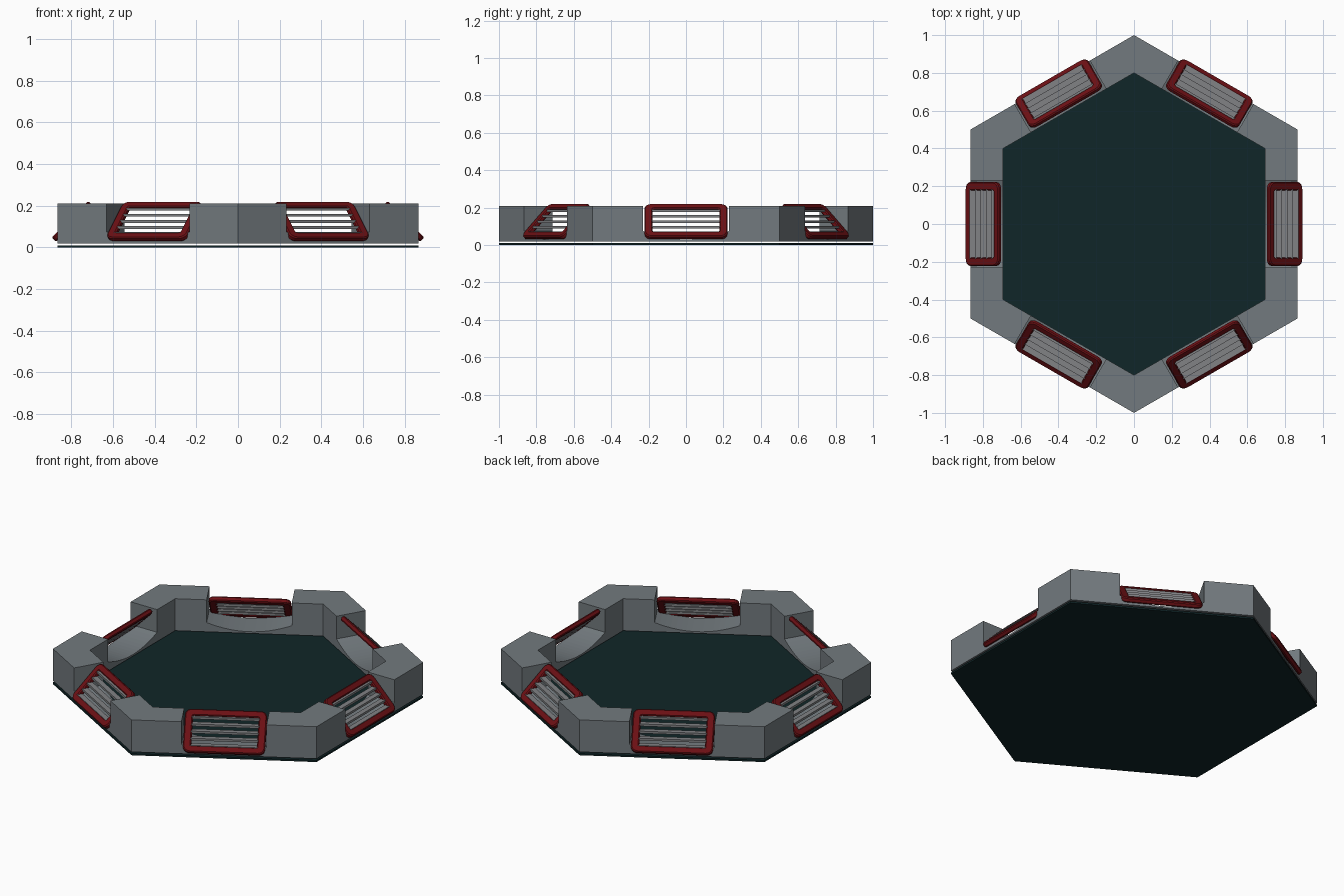
import bpy, bmesh, math
from mathutils import Matrix, Vector

if "Cube" in bpy.data.objects:
    bpy.data.objects.remove(bpy.data.objects["Cube"])


def material(name, rgb):
    m = bpy.data.materials.new(name)
    m.diffuse_color = (*rgb, 1)
    m.use_nodes = True
    m.node_tree.nodes["Principled BSDF"].inputs["Base Color"].default_value = m.diffuse_color
    return m


GREY = material("wall grey", (0.17, 0.195, 0.21))
TEAL = material("dark teal", (0.005, 0.019, 0.021))
RED = material("deep red", (0.15, 0.005, 0.007))
STEEL = material("slat grey", (0.22, 0.225, 0.235))
HALF = 0.23                      # half width of each notch


def make(name, bm, mat):
    bmesh.ops.recalc_face_normals(bm, faces=bm.faces)
    me = bpy.data.meshes.new(name)
    bm.to_mesh(me)
    bm.free()
    me.materials.append(mat)
    ob = bpy.data.objects.new(name, me)
    bpy.context.collection.objects.link(ob)
    return ob


def prism(bm, pts, offset):
    """Extrude a closed 3D outline along a vector."""
    n = len(pts)
    a = [bm.verts.new(p) for p in pts]
    b = [bm.verts.new(Vector(p) + Vector(offset)) for p in pts]
    bm.faces.new(a)
    bm.faces.new(b)
    for i in range(n):
        j = (i + 1) % n
        bm.faces.new((a[i], a[j], b[j], b[i]))


def tube(bm, outer, inner, z0, z1):
    """Ring with matching outer and inner outlines."""
    n = len(outer)
    rings = [[bm.verts.new((x, y, z)) for x, y in loop]
             for loop, z in ((outer, z0), (outer, z1), (inner, z1), (inner, z0))]
    for k in range(4):
        p, q = rings[k], rings[(k + 1) % 4]
        for i in range(n):
            j = (i + 1) % n
            bm.faces.new((p[i], p[j], q[j], q[i]))


def hexagon(r):
    return [(r * math.sin(k * math.pi / 3), r * math.cos(k * math.pi / 3)) for k in range(6)]


def rounded(hx, hy, r, seg=5):
    pts = []
    for k, (sx, sy) in enumerate(((1, 1), (-1, 1), (-1, -1), (1, -1))):
        for s in range(seg + 1):
            a = (k + s / seg) * math.pi / 2
            pts.append((sx * (hx - r) + r * math.cos(a), sy * (hy - r) + r * math.sin(a)))
    return pts


# base plate
bm = bmesh.new()
prism(bm, [(x, y, 0) for x, y in hexagon(1.0)], (0, 0, 0.01))
make("base_plate", bm, TEAL)

# hexagonal wall
bm = bmesh.new()
tube(bm, hexagon(1.0), hexagon(0.8), 0.02, 0.21)
wall = make("hex_wall", bm, GREY)

# scooped notches cut in the middle of every side
bm = bmesh.new()
for k in range(6):
    part = bmesh.new()
    arc = [(-HALF + 2 * HALF * i / 16) for i in range(17)]
    prof = [(0.6, t, 0.03 + 0.045 * (t / HALF) ** 2) for t in arc]
    prof += [(0.6, HALF, 0.3), (0.6, -HALF, 0.3)]
    prism(part, prof, (0.35, 0, 0))
    part.transform(Matrix.Rotation(k * math.pi / 3, 4, 'Z'))
    tmp = bpy.data.meshes.new("tmp")
    part.to_mesh(tmp)
    part.free()
    bm.from_mesh(tmp)
    bpy.data.meshes.remove(tmp)
cutter = make("notch_cutter", bm, GREY)
cutter.hide_render = True
mod = wall.modifiers.new("notches", 'BOOLEAN')
mod.operation = 'DIFFERENCE'
mod.solver = 'EXACT'
mod.object = cutter
dg = bpy.context.evaluated_depsgraph_get()
cut = bpy.data.meshes.new_from_object(wall.evaluated_get(dg))
wall.modifiers.clear()
wall.data = cut
bpy.data.objects.remove(cutter)

# sloping louvred panels, one per side
for k in range(6):
    turn = Matrix.Rotation(k * math.pi / 3, 4, 'Z')
    tilt = turn @ Matrix.Translation((0.797, 0, 0.125)) @ Matrix.Rotation(math.pi / 4, 4, 'Y')

    bm = bmesh.new()
    tube(bm, rounded(0.124, 0.222, 0.035), rounded(0.086, 0.178, 0.008), -0.014, 0.014)
    frame = make(f"panel_frame_{k + 1}", bm, RED)
    frame.matrix_world = tilt
    bev = frame.modifiers.new("soft_edges", 'BEVEL')
    bev.width = 0.006
    bev.segments = 1
    bev.limit_method = 'ANGLE'
    bev.angle_limit = math.radians(50)

    bm = bmesh.new()
    for i in range(5):
        d = (i - 2) * 0.029
        m = Matrix.Translation((0.797 - d, 0, 0.125 + d)) @ Matrix.Diagonal((0.030, 0.37, 0.013, 1))
        bmesh.ops.create_cube(bm, size=1, matrix=m)
    slats = make(f"panel_slats_{k + 1}", bm, STEEL)
    slats.matrix_world = turn
